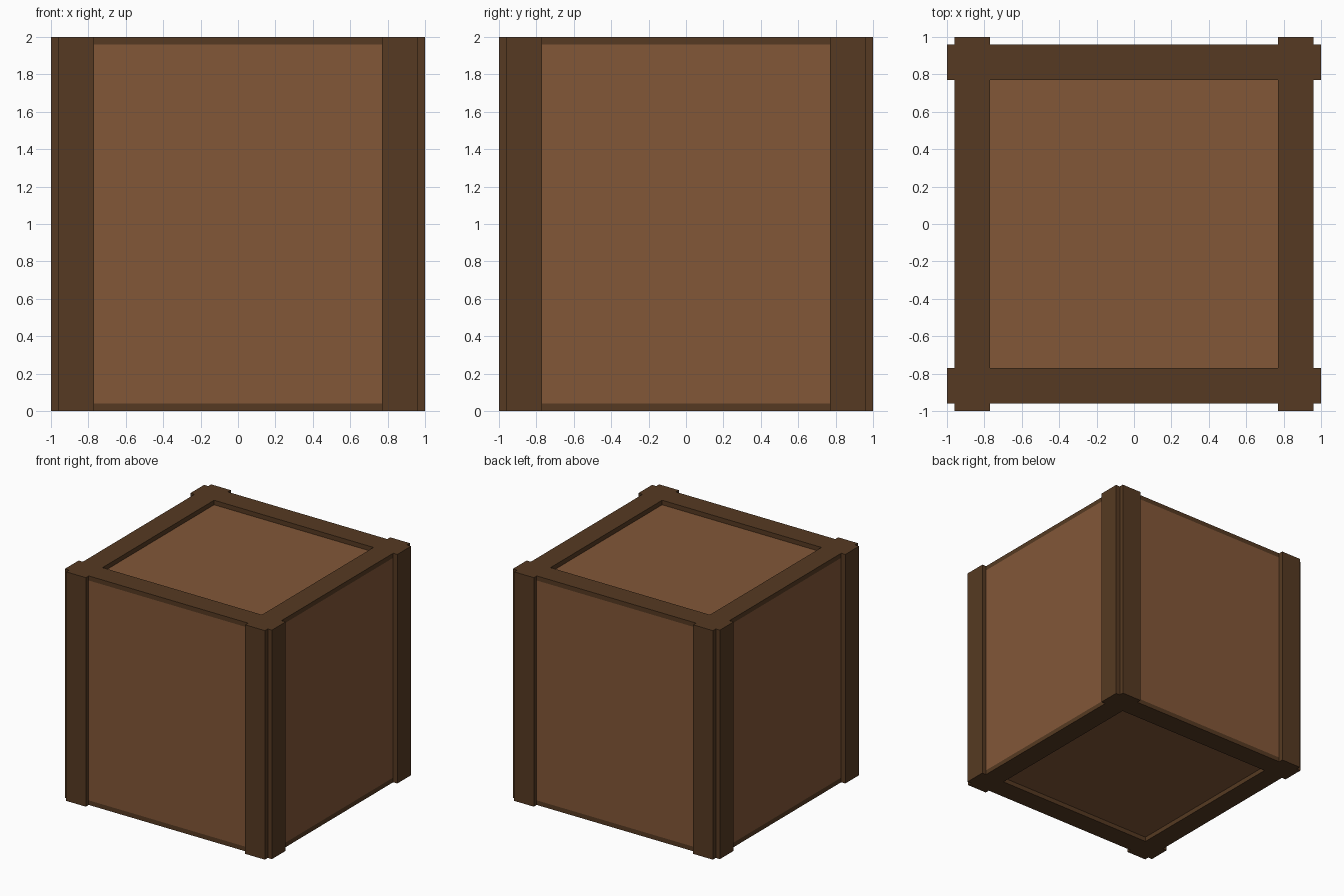
import bpy
import math

if "Cube" in bpy.data.objects:
    bpy.data.objects.remove(bpy.data.objects["Cube"])

INNER, FACE, OUTER = 0.77, 0.96, 1.0   # half-sizes of opening, panels and corner boards


def material(name, rgb):
    m = bpy.data.materials.new(name)
    m.diffuse_color = (*rgb, 1)
    m.use_nodes = True
    m.node_tree.nodes["Principled BSDF"].inputs["Base Color"].default_value = m.diffuse_color
    return m


light_wood = material("light wood", (0.225, 0.095, 0.039))
dark_wood = material("dark wood", (0.093, 0.042, 0.016))


def box(name, lo, hi, mat):
    """Box between two opposite corners."""
    bpy.ops.mesh.primitive_cube_add(size=1, location=[(a + b) / 2 for a, b in zip(lo, hi)])
    ob = bpy.context.object
    ob.name = name
    ob.scale = [b - a for a, b in zip(lo, hi)]
    bpy.ops.object.transform_apply(location=True, rotation=False, scale=True)
    ob.data.materials.append(mat)
    return ob


# Panelled body
box("panel_body", (-FACE, -FACE, 0.04), (FACE, FACE, 1.96), light_wood)

for i in range(4):
    # Corner post: a plus-edged profile extruded over the full height
    profile = [(INNER, INNER), (OUTER, INNER), (OUTER, FACE),
               (FACE, FACE), (FACE, OUTER), (INNER, OUTER)]
    n = len(profile)
    verts = [(x, y, z) for z in (0, 2) for x, y in profile]
    faces = [tuple(reversed(range(n))), tuple(range(n, 2 * n))]
    faces += [(k, (k + 1) % n, n + (k + 1) % n, n + k) for k in range(n)]
    mesh = bpy.data.meshes.new("corner_post")
    mesh.from_pydata(verts, [], faces)
    mesh.materials.append(dark_wood)
    post = bpy.data.objects.new("corner_post", mesh)
    post.rotation_euler.z = i * math.pi / 2
    bpy.context.collection.objects.link(post)

    # Rails framing the lid and the base
    for name, z in (("base_rail", 0), ("lid_rail", 1.96)):
        rail = box(name, (-INNER, INNER, z), (INNER, FACE, z + 0.04), dark_wood)
        rail.rotation_euler.z = i * math.pi / 2
        # Swing the rail around the crate centre
        rail.location = (0, 0, 0) if rail.location.length < 1e-6 else rail.location
